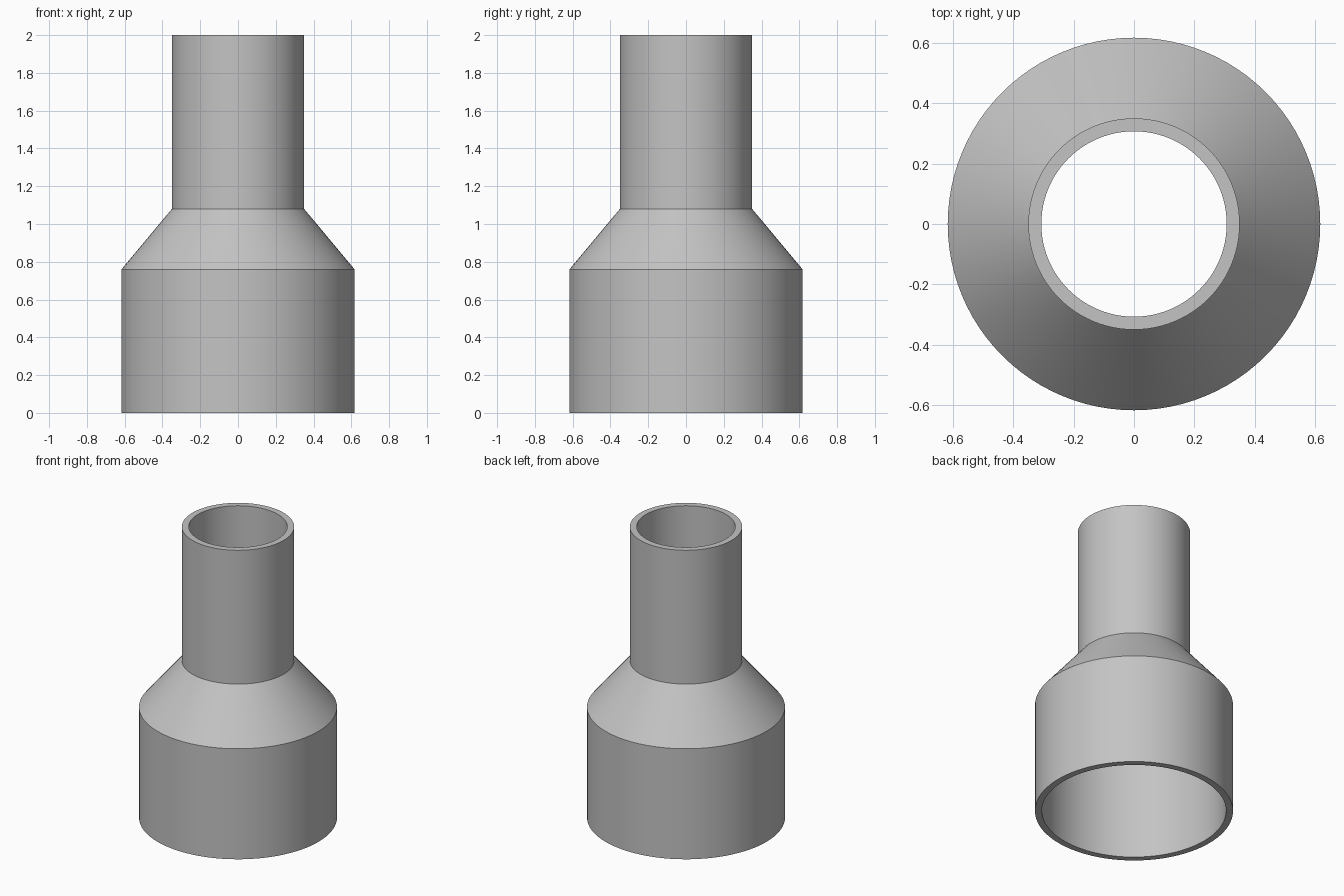
import bpy, bmesh, math

cube = bpy.data.objects.get("Cube")
if cube:
    bpy.data.objects.remove(cube, do_unlink=True)

SEGMENTS = 96
WALL = 0.043
WIDE, NARROW = 0.617, 0.35
CONE_START, CONE_END, HEIGHT = 0.76, 1.08, 2.0

# Single grey material
grey = bpy.data.materials.new("plain grey")
grey.use_nodes = True
colour = (0.55, 0.55, 0.55, 1)
grey.diffuse_color = colour
grey.node_tree.nodes["Principled BSDF"].inputs["Base Color"].default_value = colour

# Wall cross-section: outside going up, then inside coming back down
outside = [(WIDE, 0), (WIDE, CONE_START), (NARROW, CONE_END), (NARROW, HEIGHT)]
inside = [(r - WALL, z) for r, z in reversed(outside)]
profile = outside + inside

# Revolve the closed section into rings joined by quads
bm = bmesh.new()
rings = []
for r, z in profile:
    angles = [2 * math.pi * i / SEGMENTS for i in range(SEGMENTS)]
    rings.append([bm.verts.new((r * math.cos(a), r * math.sin(a), z)) for a in angles])
for k, lower in enumerate(rings):
    upper = rings[(k + 1) % len(rings)]
    for i in range(SEGMENTS):
        j = (i + 1) % SEGMENTS
        bm.faces.new((lower[i], lower[j], upper[j], upper[i]))
bmesh.ops.recalc_face_normals(bm, faces=bm.faces)

mesh = bpy.data.meshes.new("pipe_reducer")
bm.to_mesh(mesh)
bm.free()
mesh.materials.append(grey)
reducer = bpy.data.objects.new("pipe_reducer", mesh)
bpy.context.collection.objects.link(reducer)

# Smooth round walls with crisp rims and cone edges
bpy.ops.object.select_all(action="DESELECT")
reducer.select_set(True)
bpy.context.view_layer.objects.active = reducer
bpy.ops.object.shade_smooth_by_angle(angle=math.radians(25))
